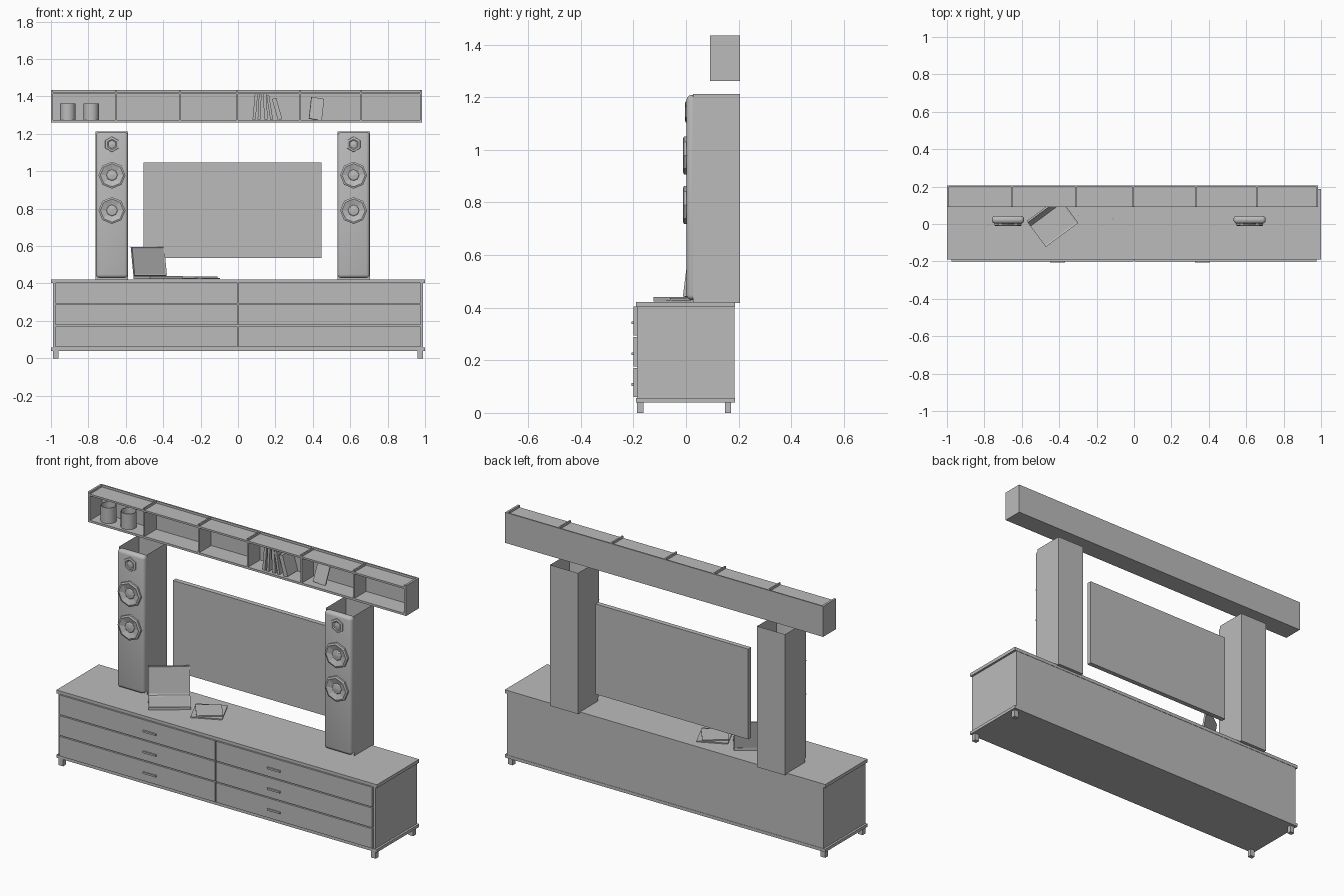
import bpy, bmesh, math
from mathutils import Matrix, Vector

if "Cube" in bpy.data.objects:
    bpy.data.objects.remove(bpy.data.objects["Cube"], do_unlink=True)

grey = bpy.data.materials.new("plain_grey")
grey.use_nodes = True
COLOUR = (0.5, 0.5, 0.5, 1)
grey.diffuse_color = COLOUR
grey.node_tree.nodes["Principled BSDF"].inputs["Base Color"].default_value = COLOUR


def finish(bm, name, smooth=False):
    """Turn a bmesh into a named object with the shared material."""
    mesh = bpy.data.meshes.new(name)
    for f in bm.faces:
        f.smooth = smooth
    bm.to_mesh(mesh)
    bm.free()
    mesh.materials.append(grey)
    obj = bpy.data.objects.new(name, mesh)
    bpy.context.collection.objects.link(obj)
    return obj


def box_mesh(x, y, z):
    """Box from (min, max) pairs."""
    bm = bmesh.new()
    bmesh.ops.create_cube(bm, size=1)
    for v in bm.verts:
        v.co = Vector(r[0] if c < 0 else r[1] for c, r in zip(v.co, (x, y, z)))
    return bm


def box(name, x, y, z):
    return finish(box_mesh(x, y, z), name)


def lathe(name, profile, sides, location, forward=False, smooth=False):
    """Revolve (radius, height) points; forward turns the axis to -y."""
    bm = bmesh.new()
    rings = []
    for r, h in profile:
        turns = [math.pi / 2 + 2 * math.pi * i / sides for i in range(sides)]
        rings.append([bm.verts.new((r * math.cos(a), r * math.sin(a), h)) for a in turns])
    for low, high in zip(rings, rings[1:]):
        for i in range(sides):
            j = (i + 1) % sides
            bm.faces.new((low[i], low[j], high[j], high[i]))
    bmesh.ops.remove_doubles(bm, verts=bm.verts, dist=0.0001)
    bmesh.ops.recalc_face_normals(bm, faces=bm.faces)
    obj = finish(bm, name, smooth)
    obj.location = location
    if forward:
        obj.rotation_euler.x = math.pi / 2
    return obj


# Cabinet
box("cabinet_top", (-1, 1), (-0.19, 0.187), (0.403, 0.422))
box("cabinet_body", (-0.988, 0.988), (-0.187, 0.185), (0.055, 0.403))
box("cabinet_base", (-1, 1), (-0.19, 0.187), (0.04, 0.057))
for x in (-0.975, 0.975):
    for y in (-0.174, 0.16):
        box("leg", (x - 0.014, x + 0.014), (y - 0.012, y + 0.012), (0, 0.04))

# Drawers with bar handles
for x0, x1, grip in ((-0.975, -0.003, -0.41), (0.003, 0.977, 0.365)):
    for row in range(3):
        z = 0.06 + 0.117 * row
        box("drawer_front", (x0, x1), (-0.2, -0.187), (z, z + 0.111))
        box("drawer_handle", (grip - 0.04, grip + 0.04), (-0.207, -0.2), (z + 0.043, z + 0.053))

# Speakers: open-topped shell, rounded baffle, faceted drivers
DRIVER = ((0.072, -0.004), (0.072, 0.008), (0.062, 0.012), (0.03, 0.002), (0.025, 0.006), (0, 0.009))
TWEETER = ((0.042, -0.004), (0.04, 0.002), (0.028, 0.004), (0.022, 0.001), (0, 0.004))
for x in (-0.674, 0.618):
    bm = box_mesh((x - 0.087, x + 0.087), (0.026, 0.205), (0.417, 1.212))
    bm.normal_update()
    opened = [f for f in bm.faces if f.normal.z > 0.9 or f.normal.y < -0.9]
    bmesh.ops.delete(bm, geom=opened, context="FACES")
    finish(bm, "speaker_shell")

    bm = box_mesh((x - 0.086, x + 0.086), (0.002, 0.044), (0.43, 1.208))
    bmesh.ops.bevel(bm, geom=bm.edges[:], offset=0.018, segments=3, profile=0.5, affect="EDGES")
    finish(bm, "speaker_baffle", smooth=True)

    lathe("speaker_tweeter", TWEETER, 6, (x, 0, 1.144), forward=True)
    for z in (0.979, 0.79):
        lathe("speaker_driver", DRIVER, 8, (x, 0, z), forward=True)

# Television
box("television", (-0.505, 0.447), (0.14, 0.167), (0.537, 1.046))

# Wall shelf with recessed top panel
FLOOR, TOP = 1.262, 1.434
box("shelf_floor", (-1, 0.985), (0.092, 0.206), (FLOOR, FLOOR + 0.012))
box("shelf_top", (-0.995, 0.98), (0.092, 0.203), (TOP - 0.022, TOP - 0.012))
box("shelf_back", (-1, 0.985), (0.198, 0.206), (FLOOR, TOP))
for x in (-0.995, 0.978):
    box("shelf_end", (x - 0.005, x + 0.007), (0.092, 0.206), (FLOOR, TOP))
for x in (-0.652, -0.31, -0.005, 0.33, 0.657):
    box("shelf_divider", (x - 0.004, x + 0.004), (0.093, 0.2), (FLOOR, TOP))

# Shelf ornaments
CUP = ((0, 0), (0.041, 0), (0.041, 0.088), (0.037, 0.088), (0.037, 0.006), (0, 0.006))
for x in (-0.91, -0.785):
    cup = lathe("cup", CUP, 20, (x, 0.147, FLOOR + 0.012))
    for p in cup.data.polygons:
        p.use_smooth = abs(p.normal.z) < 0.5

# Books: x position, thickness, height, lean in degrees
for x, thick, height, lean in ((0.086, 0.016, 0.14, 5), (0.112, 0.014, 0.135, 3),
                               (0.15, 0.018, 0.138, -3), (0.18, 0.014, 0.13, -9),
                               (0.225, 0.024, 0.118, -16)):
    book = box("book", (-thick / 2, thick / 2), (-0.045, 0.045), (0, height))
    book.location = (x, 0.15, FLOOR + 0.014)
    book.rotation_euler.y = math.radians(lean)

# Leaning picture card
card = box("leaning_card", (-0.035, 0.035), (-0.005, 0.005), (0, 0.12))
card.location = (0.413, 0.135, FLOOR + 0.014)
card.rotation_euler = (math.radians(-14), math.radians(9), math.radians(10))

# Laptop: base, inset keyboard, tilted screen with inset panel
place = Matrix.Translation((-0.428, 0, 0.422)) @ Matrix.Rotation(math.radians(36.5), 4, "Z")
bm = box_mesh((-0.108, 0.108), (-0.073, 0.073), (0.002, 0.018))
bm.normal_update()
lid = [f for f in bm.faces if f.normal.z > 0.9]
bmesh.ops.inset_region(bm, faces=lid, thickness=0.012, depth=-0.003)
finish(bm, "laptop_base").matrix_world = place

bm = box_mesh((-0.108, 0.108), (-0.005, 0.005), (0, 0.155))
bm.normal_update()
panel = [f for f in bm.faces if f.normal.y < -0.9]
bmesh.ops.inset_region(bm, faces=panel, thickness=0.011, depth=-0.003)
tilt = Matrix.Translation((0, 0.07, 0.02)) @ Matrix.Rotation(math.radians(-9), 4, "X")
finish(bm, "laptop_screen").matrix_world = place @ tilt

# Magazines on the cabinet
for z, size, angle in ((0.423, 0.082, 25), (0.43, 0.068, 38)):
    sheet = box("magazine", (-size, size), (-size, size), (0, 0.006))
    sheet.location = (-0.205, 0.035, z)
    sheet.rotation_euler.z = math.radians(angle)
